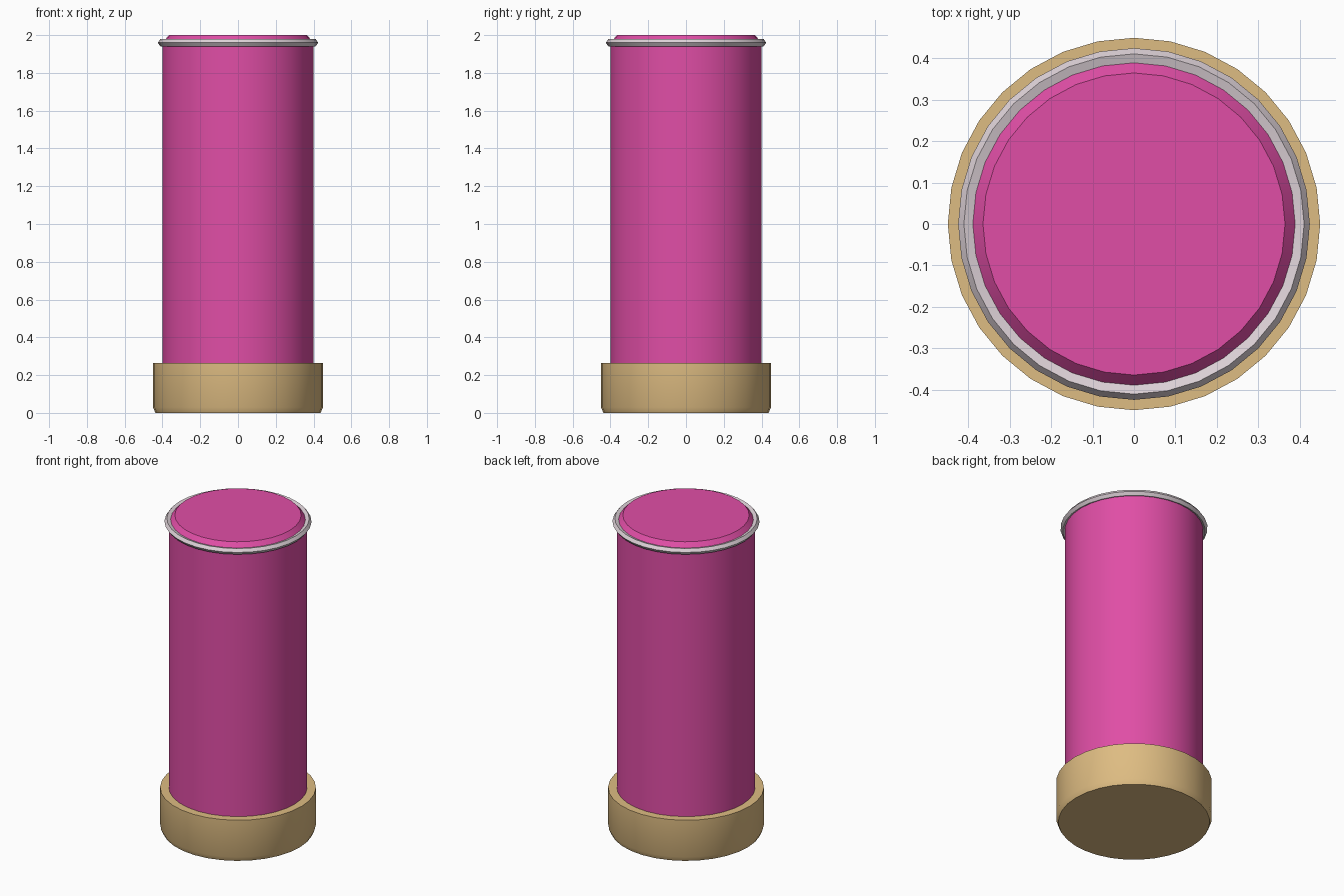
import bpy
import bmesh
import math

SIDES = 32

cube = bpy.data.objects.get("Cube")
if cube:
    bpy.data.objects.remove(cube, do_unlink=True)


def material(name, rgb):
    mat = bpy.data.materials.new(name)
    mat.use_nodes = True
    color = (*rgb, 1.0)
    mat.diffuse_color = color
    mat.node_tree.nodes["Principled BSDF"].inputs["Base Color"].default_value = color
    return mat


def finish(obj, name, mat):
    obj.name = name
    obj.data.name = name
    obj.data.materials.append(mat)
    bpy.ops.object.select_all(action='DESELECT')
    obj.select_set(True)
    bpy.context.view_layer.objects.active = obj
    bpy.ops.object.shade_smooth_by_angle(angle=math.radians(30))


def lathe(name, profile, mat):
    """Solid of revolution from (radius, height) pairs, capped at both ends."""
    bm = bmesh.new()
    rings = []
    for r, z in profile:
        angles = [math.tau * i / SIDES for i in range(SIDES)]
        rings.append([bm.verts.new((r * math.cos(a), r * math.sin(a), z)) for a in angles])
    for low, high in zip(rings, rings[1:]):
        for i in range(SIDES):
            j = (i + 1) % SIDES
            bm.faces.new((low[i], low[j], high[j], high[i]))
    bm.faces.new(rings[0][::-1])
    bm.faces.new(rings[-1])
    mesh = bpy.data.meshes.new(name)
    bm.to_mesh(mesh)
    bm.free()
    obj = bpy.data.objects.new(name, mesh)
    bpy.context.collection.objects.link(obj)
    finish(obj, name, mat)


pink = material("pink", (0.745, 0.076, 0.381))
tan = material("tan gold", (0.730, 0.503, 0.223))
silver = material("silver", (0.730, 0.645, 0.686))

# Base cup with a slightly tapered foot
lathe("base", [(0.437, 0), (0.45, 0.03), (0.45, 0.265)], tan)

# Tall tube with a chamfered top
lathe("tube", [(0.40, 0.2), (0.40, 1.96), (0.365, 2.0)], pink)

# Thin metal ring around the top, five-sided in section
bpy.ops.mesh.primitive_torus_add(
    major_segments=SIDES, minor_segments=5,
    major_radius=0.405, minor_radius=0.02, location=(0, 0, 1.96))
finish(bpy.context.object, "top_ring", silver)
